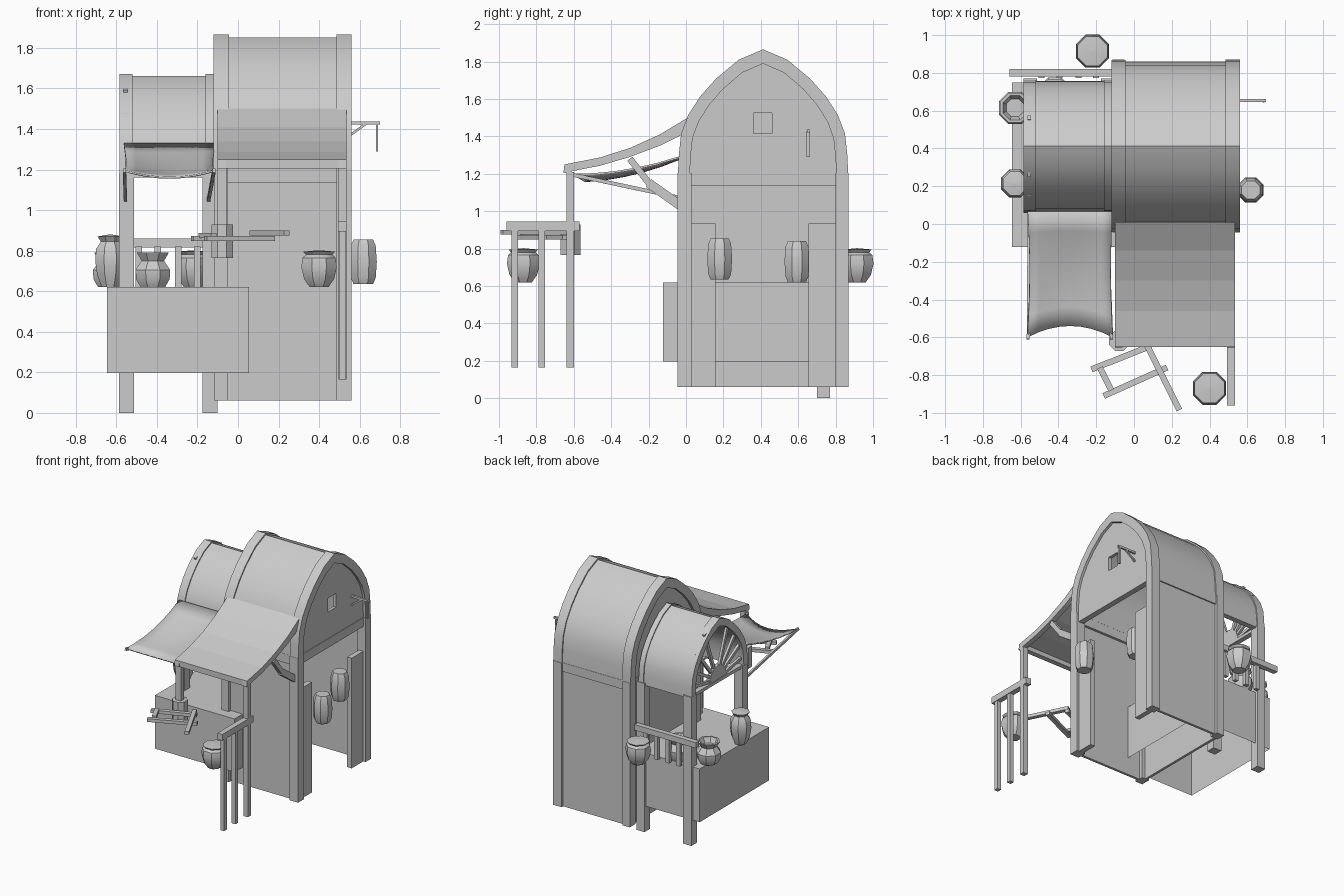
import bpy, bmesh, math
from mathutils import Vector

if "Cube" in bpy.data.objects:
    bpy.data.objects.remove(bpy.data.objects["Cube"])


def make(name, verts, faces, smooth=False):
    me = bpy.data.meshes.new(name)
    me.from_pydata(verts, [], faces)
    bm = bmesh.new()
    bm.from_mesh(me)
    bmesh.ops.recalc_face_normals(bm, faces=bm.faces)
    bm.to_mesh(me)
    bm.free()
    ob = bpy.data.objects.new(name, me)
    bpy.context.collection.objects.link(ob)
    if smooth:
        bpy.ops.object.select_all(action='DESELECT')
        ob.select_set(True)
        bpy.context.view_layer.objects.active = ob
        bpy.ops.object.shade_smooth_by_angle(angle=math.radians(32))
    return ob


BOX = [(0, 1, 3, 2), (4, 6, 7, 5), (0, 4, 5, 1), (2, 3, 7, 6), (1, 5, 7, 3), (0, 2, 6, 4)]


def box(name, x0, x1, y0, y1, z0, z1, bottom=True):
    v = [(x, y, z) for x in (x0, x1) for y in (y0, y1) for z in (z0, z1)]
    return make(name, v, BOX if bottom else BOX[:5])


def beam(name, a, b, w, h):
    a, b = Vector(a), Vector(b)
    d = (b - a).normalized()
    side = d.cross(Vector((0, 0, 1))).normalized() * w / 2
    up = side.cross(d).normalized() * h / 2
    v = [p + s * side + u * up for p in (a, b) for s in (-1, 1) for u in (-1, 1)]
    return make(name, v, BOX)


def lathe(name, loc, profile, n=8, closed=True):
    v, f = [], []
    for r, z in profile:
        for i in range(n):
            t = 2 * math.pi * (i + 0.5) / n
            v.append((loc[0] + r * math.cos(t), loc[1] + r * math.sin(t), loc[2] + z))
    for k in range(len(profile) - 1):
        for i in range(n):
            j = (i + 1) % n
            f.append((k * n + i, k * n + j, k * n + n + j, k * n + n + i))
    f.append(tuple(range(n)))
    if closed:
        f.append(tuple(range(len(v) - n, len(v))))
    return make(name, v, f, True)


# Pointed arch profile: half width, height above the eaves
HALF = [(.455, 0), (.45, .1), (.438, .21), (.40, .31), (.335, .41), (.25, .505), (.13, .605), (0, .66)]
CY = 0.412


def arch_pts(s, z0, ky=1, kz=1):
    half = [(a * s * ky, z0 + b * s * kz) for a, b in HALF]
    return [(CY - a, z) for a, z in half] + [(CY + a, z) for a, z in half[-2::-1]]


def arch(name, x0, x1, s, z0, out=1.0):
    o, i = arch_pts(s, z0, out, out), arch_pts(s, z0, .86, .885)
    n = len(o)
    v = [(x, *p) for x in (x0, x1) for ring in (o, i) for p in ring]
    f = [(0, n, 3 * n, 2 * n), (n - 1, 2 * n - 1, 4 * n - 1, 3 * n - 1)]
    for k in range(n - 1):
        for a, b in ((0, 1), (2, 3), (0, 2), (1, 3)):
            f.append((a * n + k, a * n + k + 1, b * n + k + 1, b * n + k))
    return make(name, v, f, True)


def prism(name, pts, x0, x1):
    n = len(pts)
    v = [(x, *p) for x in (x0, x1) for p in pts]
    f = [tuple(range(n)), tuple(range(n, 2 * n))]
    f += [(k, (k + 1) % n, n + (k + 1) % n, n + k) for k in range(n)]
    return make(name, v, f)


# Main tower: corner posts, walls, beams, open bottom and open right doorway
for x0, x1 in ((-.115, -.05), (.485, .56)):
    for y0, y1 in ((-.045, .03), (.80, .87)):
        box("tower_post", x0, x1, y0, y1, .06, 1.205)
box("front_wall", -.10, .50, -.02, 0, .06, 1.14)
box("back_wall", -.10, .50, .83, .85, .06, 1.14)
box("left_wall", -.10, -.08, 0, .84, .06, 1.2)
for y0, y1 in ((-.035, .02), (.81, .86)):
    box("wall_top_beam", -.05, .485, y0, y1, 1.135, 1.205)
for y0, y1 in ((.03, .157), (.655, .80)):
    box("doorway_jamb", .50, .54, y0, y1, .06, .935)
box("gable_beam", .50, .545, .02, .81, 1.135, 1.205)

# Main roof with trims and gables
arch("main_roof", -.05, .49, 1, 1.205, .98)
arch("main_roof_trim_left", -.12, -.045, 1, 1.205)
arch("main_roof_trim_right", .485, .56, 1, 1.205)
inner = arch_pts(1, 1.205, .87, .89)
prism("left_gable", inner, -.10, -.08)
gable = prism("right_gable", inner, .515, .54)
cutter = box("window_cutter", .4, .7, .36, .46, 1.415, 1.525)
cutter.hide_render = True
mod = gable.modifiers.new("window", 'BOOLEAN')
mod.operation, mod.object, mod.solver = 'DIFFERENCE', cutter, 'EXACT'
bpy.context.view_layer.objects.active = gable
bpy.ops.object.modifier_apply(modifier="window")
bpy.data.objects.remove(cutter)

# Hanging bracket on the gable
beam("bracket_arm", (.53, .655, 1.43), (.70, .655, 1.43), .016, .016)
beam("bracket_brace", (.54, .655, 1.36), (.63, .655, 1.425), .012, .012)
box("bracket_hanger", .68, .69, .643, .662, 1.29, 1.43)

# Side stall roof with fan gable
S = .775
arch("stall_roof", -.525, -.15, S, 1.16, .98)
arch("stall_roof_trim_left", -.585, -.52, S, 1.16)
arch("stall_roof_trim_right", -.16, -.118, S, 1.16)
hub = [(CY + .105 * math.cos(math.pi * k / 10), 1.18 + .115 * math.sin(math.pi * k / 10)) for k in range(11)]
prism("fan_hub", hub, -.57, -.54)
for k in range(9):
    t = math.pi * (k + .5) / 9
    c, s = math.cos(t), math.sin(t)
    r = 1 / ((abs(c) / .32) ** 2.2 + (s / .46) ** 2.2) ** (1 / 2.2)
    beam("fan_spoke", (-.555, CY + .09 * c, 1.18 + .09 * s), (-.555, CY + r * c, 1.18 + r * s), .02, .024)
box("fan_sill", -.575, -.535, .07, .76, 1.16, 1.185)

# Stall counter and posts
box("counter", -.645, .055, -.122, .75, .197, .62, bottom=False)
for x in (-.55, -.138):
    box("stall_back_post", x - .036, x + .036, .70, .77, 0, 1.18)
    box("stall_front_post", x - .036, x + .036, .06, .13, .62, 1.18)

# Back railing
box("back_rail", -.66, -.12, .78, .82, .815, .86)
for x in (-.49, -.395, -.295, -.2):
    box("rail_baluster", x - .016, x + .016, .772, .80, .62, .82)

# Main awning
TOP = [(.01, 1.50), (-.14, 1.41), (-.30, 1.338), (-.46, 1.287), (-.65, 1.25)]
LOW = [(-.655, 1.205), (-.46, 1.243), (-.30, 1.29), (-.14, 1.35), (.0, 1.42)]
prism("awning_side_left", TOP + LOW, -.10, -.06)
prism("awning_side_right", TOP + LOW, .495, .535)
prism("awning_sheet", TOP + [(y, z - .018) for y, z in TOP[::-1]], -.10, .535)
box("awning_front_beam", -.10, .535, -.65, -.61, 1.205, 1.248)
for x in (-.08, .515):
    beam("awning_brace", (x, -.30, 1.28), (x, -.19, 1.14), .035, .035)
    beam("awning_brace_lower", (x, -.20, 1.15), (x, -.03, 1.03), .035, .05)

# Awning posts, left one cut short with a sleeve
box("awning_post_right", .495, .535, -.64, -.60, .165, 1.21)
box("awning_post_left", -.10, -.055, -.64, -.60, .80, 1.21)
lathe("post_sleeve", (-.078, -.618, .765), [(.058, 0), (.058, .165)])

# Hanging frame of sticks beside the sleeve
for a, b in (((-.225, -.77, .86), (.09, -.645, .86)), ((-.16, -.91, .86), (.175, -.76, .86)),
             ((.07, -.645, .887), (.24, -.985, .887)), ((-.18, -.76, .875), (-.12, -.88, .875))):
    beam("frame_stick", a, b, .032, .025)

# Right front fence
box("fence_rail", .492, .535, -.96, -.57, .895, .945)
for y in (-.915, -.772):
    box("fence_post", .497, .53, y - .017, y + .017, .165, .90)

# Sagging cloth over the stall front, with poles
N, M = 8, 6
verts, faces = [], []
for j in range(M + 1):
    v = j / M
    for i in range(N + 1):
        u = i / N
        sag = 4 * u * (1 - u)
        y = .065 - v * (.665 - .06 * sag)
        z = 1.33 - .13 * (1 - (1 - v) ** 2) - .035 * sag * v
        pinch = 1 - .05 * math.sin(math.pi * v)
        verts.append((-.338 + (u - .5) * .45 * pinch, y, z))
for j in range(M):
    for i in range(N):
        k = j * (N + 1) + i
        faces.append((k, k + 1, k + N + 2, k + N + 1))
cloth = make("stall_cloth", verts, faces, True)
sol = cloth.modifiers.new("thickness", 'SOLIDIFY')
sol.thickness = .01
for x0, x1 in ((-.555, -.56), (-.145, -.118)):
    beam("cloth_pole", (x0, .07, 1.05), (x1, -.61, 1.195), .016, .02)

# Pots and barrels
BOWL = [(.05, 0), (.08, .04), (.095, .10), (.088, .145), (.07, .16), (.085, .175), (.004, .182)]
POT = [(.065, 0), (.09, .04), (.092, .085), (.06, .13), (.085, .17), (.07, .17), (.05, .13)]
JAR = [(.045, 0), (.07, .06), (.08, .13), (.075, .19), (.05, .225), (.068, .25), (.004, .26)]
BARREL = [(.052, 0), (.066, .03), (.072, .11), (.066, .19), (.052, .22)]
lathe("front_bowl", (.40, -.87, .62), BOWL)
lathe("back_bowl", (-.22, .915, .62), BOWL)
lathe("counter_pot", (-.42, .69, .62), POT)
lathe("counter_wide_pot", (-.63, .615, .62), POT)
lathe("counter_jar", (-.63, .215, .62), JAR)
lathe("doorway_barrel_front", (.618, .18, .635), BARREL)
lathe("doorway_barrel_back", (.48, .593, .62), BARREL)
